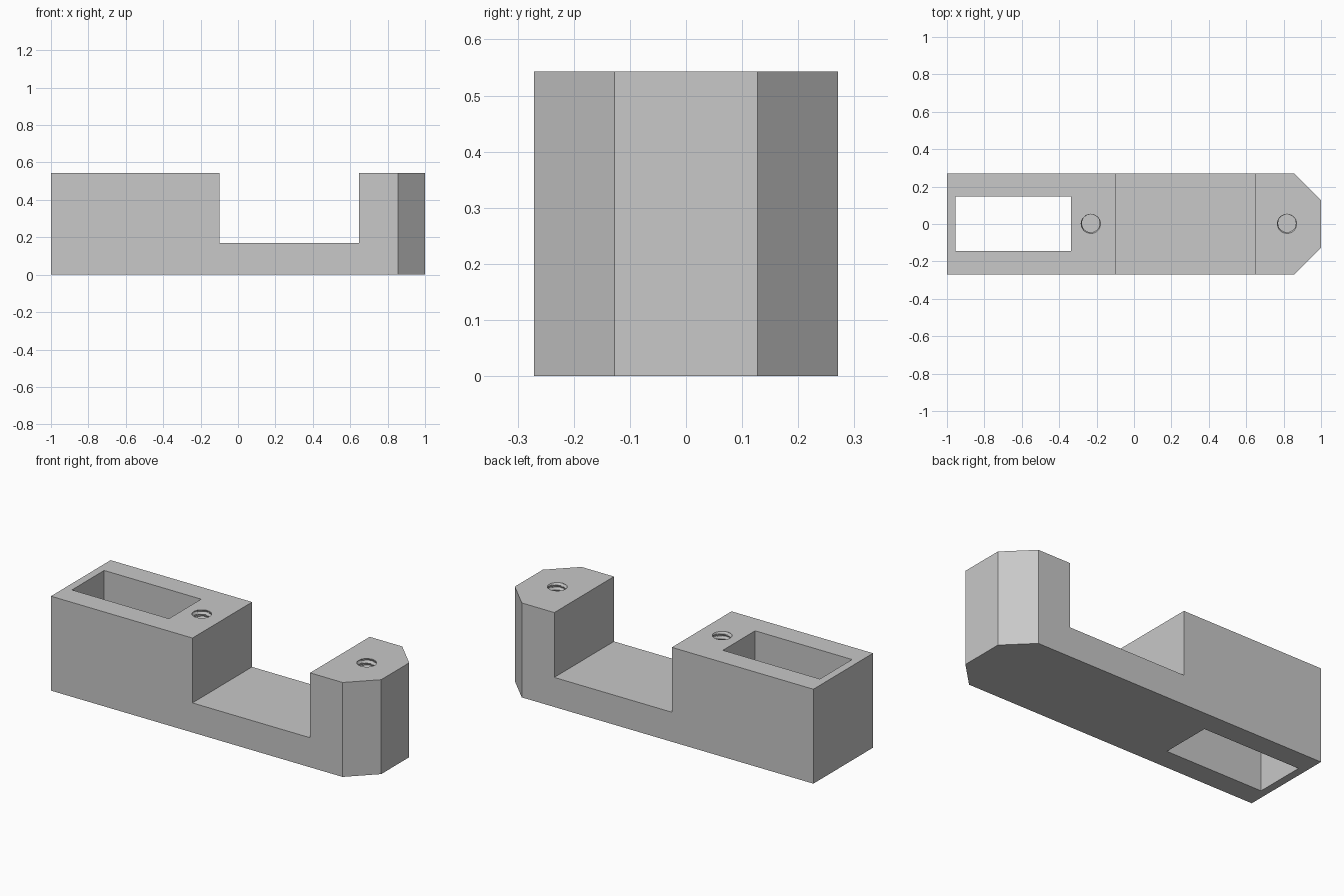
import bpy, bmesh, math

if "Cube" in bpy.data.objects:
    bpy.data.objects.remove(bpy.data.objects["Cube"])

H = 0.543          # overall height
HALF_W = 0.271     # half width

grey = bpy.data.materials.new("plain_grey")
grey.diffuse_color = (0.58, 0.58, 0.58, 1)
grey.use_nodes = True
grey.node_tree.nodes["Principled BSDF"].inputs["Base Color"].default_value = grey.diffuse_color


def make_object(name, bm):
    bmesh.ops.recalc_face_normals(bm, faces=bm.faces)
    mesh = bpy.data.meshes.new(name)
    bm.to_mesh(mesh)
    bm.free()
    mesh.materials.append(grey)
    obj = bpy.data.objects.new(name, mesh)
    bpy.context.collection.objects.link(obj)
    return obj


def prism(name, outline, z0, z1):
    bm = bmesh.new()
    face = bm.faces.new([bm.verts.new((x, y, z0)) for x, y in outline])
    top = bmesh.ops.extrude_face_region(bm, geom=[face])["geom"]
    verts = [v for v in top if isinstance(v, bmesh.types.BMVert)]
    bmesh.ops.translate(bm, verts=verts, vec=(0, 0, z1 - z0))
    return make_object(name, bm)


def box(name, x0, x1, y0, y1, z0, z1):
    return prism(name, [(x0, y0), (x1, y0), (x1, y1), (x0, y1)], z0, z1)


def thread_cutter(name, x, y, z0, z1, r_minor=0.047, r_major=0.056,
                  pitch=0.028, seg=32, per_turn=6):
    # Rod whose radius follows a helical triangle wave
    bm = bmesh.new()
    rows = int((z1 - z0) / pitch * per_turn)
    rings = []
    for i in range(rows + 1):
        ring = []
        for j in range(seg):
            a = 2 * math.pi * j / seg
            t = (i / per_turn - j / seg) % 1.0
            r = r_minor + (r_major - r_minor) * (1 - abs(2 * t - 1))
            ring.append(bm.verts.new((x + r * math.cos(a), y + r * math.sin(a),
                                      z0 + (z1 - z0) * i / rows)))
        rings.append(ring)
    for low, high in zip(rings, rings[1:]):
        for j in range(seg):
            k = (j + 1) % seg
            bm.faces.new((low[j], low[k], high[k], high[j]))
    bm.faces.new(rings[0])
    bm.faces.new(rings[-1])
    bmesh.ops.triangulate(bm, faces=bm.faces[:])
    return make_object(name, bm)


# Block with a chamfered nose
body = prism("clamp_body", [(-1, -HALF_W), (0.855, -HALF_W), (1, -0.127),
                            (1, 0.127), (0.855, HALF_W), (-1, HALF_W)], 0, H)

# Middle notch, through slot and two blind threaded holes
cutters = [
    box("notch_cutter", -0.10, 0.648, -0.5, 0.5, 0.17, 1.0),
    box("slot_cutter", -0.955, -0.338, -0.145, 0.148, -0.2, 1.0),
    thread_cutter("rear_thread_cutter", -0.231, 0.004, 0.17, H + 0.03),
    thread_cutter("nose_thread_cutter", 0.818, 0.004, 0.17, H + 0.03),
]
for c in cutters:
    mod = body.modifiers.new(c.name, "BOOLEAN")
    mod.operation = "DIFFERENCE"
    mod.solver = "EXACT"
    mod.object = c

# Bake the cuts into the body, then drop the cutters
bpy.context.view_layer.objects.active = body
body.select_set(True)
for m in list(body.modifiers):
    bpy.ops.object.modifier_apply(modifier=m.name)
for c in cutters:
    bpy.data.objects.remove(c, do_unlink=True)
